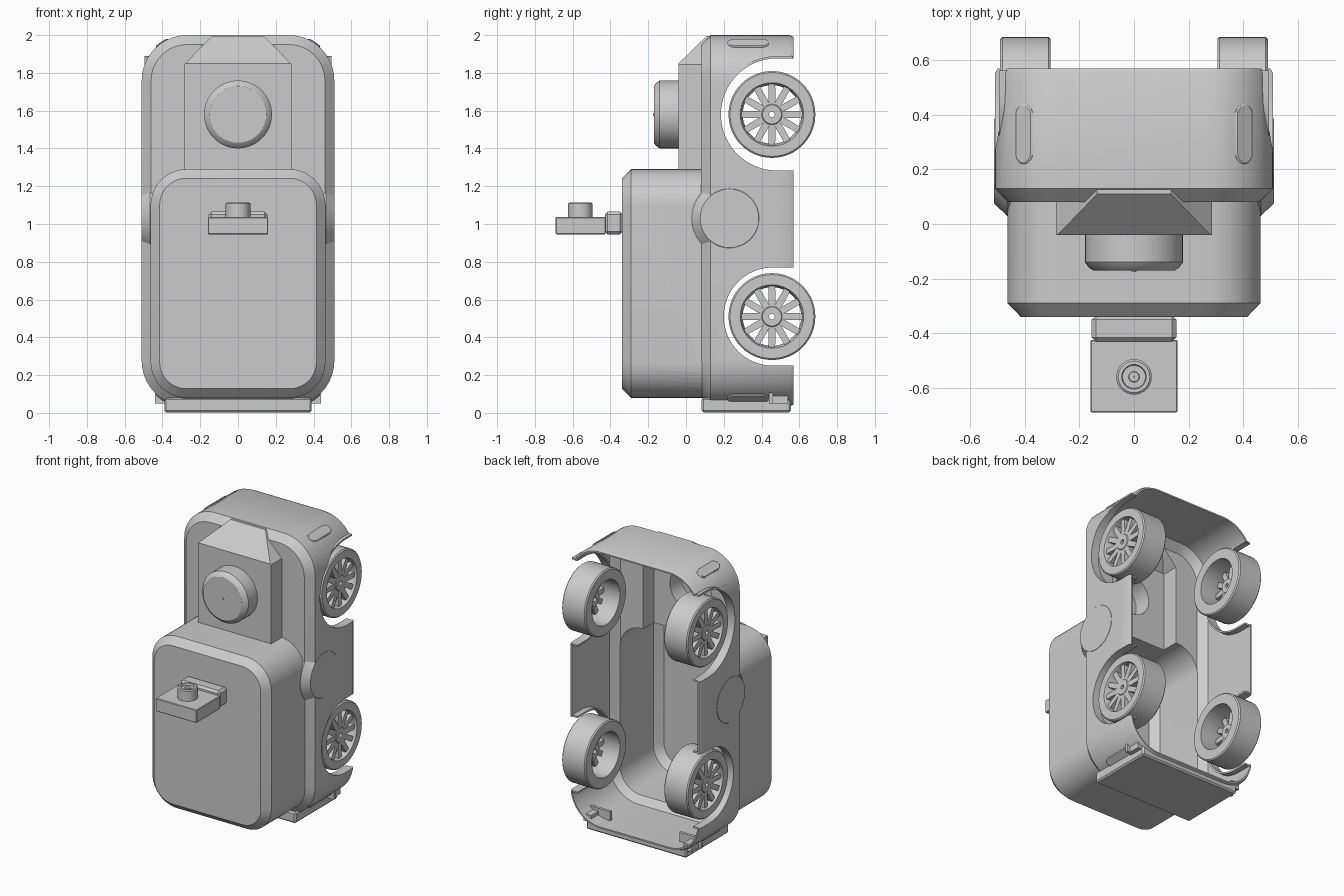
import bpy, bmesh
from math import sin, cos, pi, radians
from mathutils import Vector, Matrix

if "Cube" in bpy.data.objects:
    bpy.data.objects.remove(bpy.data.objects["Cube"])

T = 0.02  # shell wall thickness


def finish(name, bm, smooth=True):
    bmesh.ops.remove_doubles(bm, verts=bm.verts, dist=1e-5)
    bmesh.ops.recalc_face_normals(bm, faces=bm.faces)
    me = bpy.data.meshes.new(name)
    bm.to_mesh(me)
    bm.free()
    ob = bpy.data.objects.new(name, me)
    bpy.context.collection.objects.link(ob)
    if smooth:
        shade(ob)
    return ob


def shade(ob):
    bpy.ops.object.select_all(action='DESELECT')
    ob.select_set(True)
    bpy.context.view_layer.objects.active = ob
    bpy.ops.object.shade_smooth_by_angle(angle=radians(28))


def add_loft(bm, rings, closed=False):
    """Skin equal-length rings; cap the ends unless closed into a loop."""
    vs = [[bm.verts.new(p) for p in r] for r in rings]
    n = len(vs[0])
    pairs = list(zip(vs, vs[1:])) + ([(vs[-1], vs[0])] if closed else [])
    for a, b in pairs:
        for i in range(n):
            j = (i + 1) % n
            bm.faces.new((a[i], a[j], b[j], b[i]))
    if not closed:
        bm.faces.new(vs[0])
        bm.faces.new(vs[-1])


def loft(name, rings):
    bm = bmesh.new()
    add_loft(bm, rings)
    return finish(name, bm)


def rounded(hw, z0, z1, r, y, inset=0, n=10):
    """Rounded rectangle in the xz plane."""
    hw, z0, z1, r = hw - inset, z0 + inset, z1 - inset, max(r - inset, 0.005)
    pts = []
    for k, (sx, cz) in enumerate([(1, z1 - r), (-1, z1 - r), (-1, z0 + r), (1, z0 + r)]):
        for i in range(n + 1):
            a = (k + i / n) * pi / 2
            pts.append((sx * (hw - r) + r * cos(a), y, cz + r * sin(a)))
    return pts


def block(name, hw, z0, z1, r, sections):
    return loft(name, [rounded(hw, z0, z1, r, y, i) for y, i in sections])


def box(name, x, y, z, bevel=0):
    bm = bmesh.new()
    bmesh.ops.create_cube(bm, size=1)
    for v in bm.verts:
        v.co = [(c[0] + c[1]) / 2 + p * (c[1] - c[0]) for p, c in zip(v.co, (x, y, z))]
    if bevel:
        bmesh.ops.bevel(bm, geom=bm.edges[:], offset=bevel, segments=1, affect='EDGES')
    return finish(name, bm)


def boolean(target, tools, op):
    bpy.context.view_layer.objects.active = target
    for t in tools:
        m = target.modifiers.new('cut', 'BOOLEAN')
        m.object, m.operation, m.solver = t, op, 'EXACT'
        bpy.ops.object.modifier_apply(modifier=m.name)
        bpy.data.objects.remove(t)


def hood(name, t, yend):
    def ring(y, top, tip):
        h = 0.285 - t
        return [(h, y, 1.2), (h, y, 1.845 - t), (tip, y, top - t),
                (-tip, y, top - t), (-h, y, 1.845 - t), (-h, y, 1.2)]
    tip = 0.135 - t / 2
    return loft(name, [ring(-0.04 + t, 1.85, 0.28 - t), ring(0.11 + t, 1.996, tip), ring(yend, 1.996, tip)])


def arch(name, x0, x1, z, cy, r, yend):
    """Wheel opening: half circle continued straight to the open back."""
    prof = [(cy - r * sin(pi * i / 32), z + r * cos(pi * i / 32)) for i in range(33)]
    prof += [(yend, z - r), (yend, z + r)]
    return loft(name, [[(x, y, zz) for y, zz in prof] for x in (x0, x1)])


def bulge(name, s):
    return loft(name, [[(s * x, 0.23 + r * cos(a * pi / 24), 1.03 + r * sin(a * pi / 24)) for a in range(48)]
                       for x, r in ((0.44, 0.2), (0.465, 0.2), (0.512, 0.155))])


# Outer skin: lower body, cabin, hood, engine drum, side bulges, tail plate
shell = block('body_shell', 0.51, 0.035, 2.0, 0.24, [(0.08, 0.05), (0.13, 0), (0.55, 0), (0.57, 0.01)])
boolean(shell, [
    block('cabin', 0.463, 0.08, 1.29, 0.19, [(-0.34, 0.048), (-0.29, 0), (0.12, 0)]),
    hood('hood', 0, 0.15),
    block('drum', 0.18, 1.4, 1.76, 0.18, [(-0.17, 0.03), (-0.16, 0.015), (-0.14, 0), (0.0, 0)]),
    bulge('bulge_right', 1), bulge('bulge_left', -1),
    box('tail_plate', (-0.39, 0.39), (0.082, 0.555), (0.003, 0.08), 0.01)], 'UNION')

# Hollow inside
boolean(shell, [
    block('body_core', 0.51 - T, 0.035 + T, 2 - T, 0.22, [(0.08 + T, 0.05), (0.13 + T, 0), (0.7, 0)]),
    block('cabin_core', 0.463 - T, 0.08 + T, 1.29 - T, 0.17, [(-0.34 + T, 0.048), (-0.29 + T, 0), (0.25, 0)]),
    hood('hood_core', T, 0.25),
    block('drum_core', 0.14, 1.44, 1.72, 0.14, [(-0.145, 0), (0.1, 0)])], 'DIFFERENCE')

# Wheel arch lips, then the openings
ARCHES = [(1.58, 0.482, 0.297), (0.51, 0.46, 0.26)]
for z, cy, r in ARCHES:
    boolean(shell, [arch('lip', s * 0.45, s * 0.495, z, cy, r + 0.012, 0.563) for s in (1, -1)], 'UNION')
    boolean(shell, [arch('opening', -0.7, 0.7, z, cy, r, 0.9)], 'DIFFERENCE')
shade(shell)


# Pill-shaped lamps on the four rounded corners
def lamp(name, sx, sz):
    a = radians(56)
    bm = bmesh.new()
    rings = []
    for h, g in ((-0.01, 0), (0.002, 0), (0.006, 0.006)):
        ring = []
        for i in range(24):
            b = (i + 0.5) * 2 * pi / 24
            u, v = (0.038 - g) * cos(b), (0.038 - g) * sin(b) + (0.072 if sin(b) > 0 else -0.072)
            lift = 0.24 - u * u / 0.48 + h
            x = 0.27 + lift * cos(a) + u * sin(a)
            z = 0.7425 + lift * sin(a) - u * cos(a)
            ring.append((sx * x, 0.33 + v, 1.0175 + sz * z))
        rings.append(ring)
    add_loft(bm, rings)
    finish(name, bm)


for sx, side in ((1, 'right'), (-1, 'left')):
    lamp('upper_lamp_' + side, sx, 1)
    lamp('lower_lamp_' + side, sx, -1)
    # Tail mounting brackets inside the shell
    xs = sorted((sx * 0.27, sx * 0.44))
    box('tail_bracket_' + side, xs, (0.44, 0.46), (0.05, 0.12))
    box('tail_bracket_rib_' + side, sorted((sx * 0.36, sx * 0.42)), (0.44, 0.54), (0.05, 0.1))


# Wheels: tyre ring, twelve spokes and a drilled hub
def lathe(bm, prof, m, seg=48):
    add_loft(bm, [[m @ Vector((x, r * cos(2 * pi * k / seg), r * sin(2 * pi * k / seg))) for x, r in prof]
                  for k in range(seg)], True)


def wheel(name, s, z):
    m = Matrix.Translation((0, 0.455, z)) @ Matrix.Diagonal((s, 1, 1, 1))
    bm = bmesh.new()
    lathe(bm, [(0.305, 0.155), (0.305, 0.222), (0.313, 0.23), (0.482, 0.23), (0.49, 0.222),
               (0.49, 0.168), (0.475, 0.162), (0.43, 0.155)], m)
    lathe(bm, [(0.39, 0.015), (0.39, 0.048), (0.475, 0.055), (0.48, 0.05), (0.48, 0.015)], m, 32)
    for k in range(12):
        rot = m @ Matrix.Rotation(2 * pi * k / 12, 4, 'X')
        add_loft(bm, [[rot @ Vector(p) for p in ((x0, -w, r), (x0, w, r), (x1, w, r), (x1, -w, r))]
                      for r, w, x0, x1 in ((0.045, 0.014, 0.42, 0.476), (0.08, 0.019, 0.42, 0.474),
                                           (0.164, 0.017, 0.43, 0.476))])
    finish(name, bm)


for s, side in ((1, 'right'), (-1, 'left')):
    wheel('front_wheel_' + side, s, 1.58)
    wheel('rear_wheel_' + side, s, 0.51)

# Roof fitting: neck, block and stepped knob
box('roof_neck', (-0.155, 0.155), (-0.43, -0.335), (0.945, 1.065), 0.015)
box('roof_block', (-0.16, 0.16), (-0.69, -0.425), (0.945, 1.037), 0.004)
bm = bmesh.new()
up = Matrix.Translation((0, -0.56, 0)) @ Matrix.Rotation(-pi / 2, 4, 'Y')
lathe(bm, [(1.03, 0.001), (1.03, 0.065), (1.108, 0.065), (1.114, 0.058), (1.114, 0.045),
           (1.1, 0.042), (1.1, 0.02), (1.108, 0.018), (1.108, 0.001)], up, 32)
finish('roof_knob', bm)

# Small pin at the centre of the drum
block('drum_pin', 0.01, 1.57, 1.59, 0.01, [(-0.175, 0.002), (-0.16, 0)])
